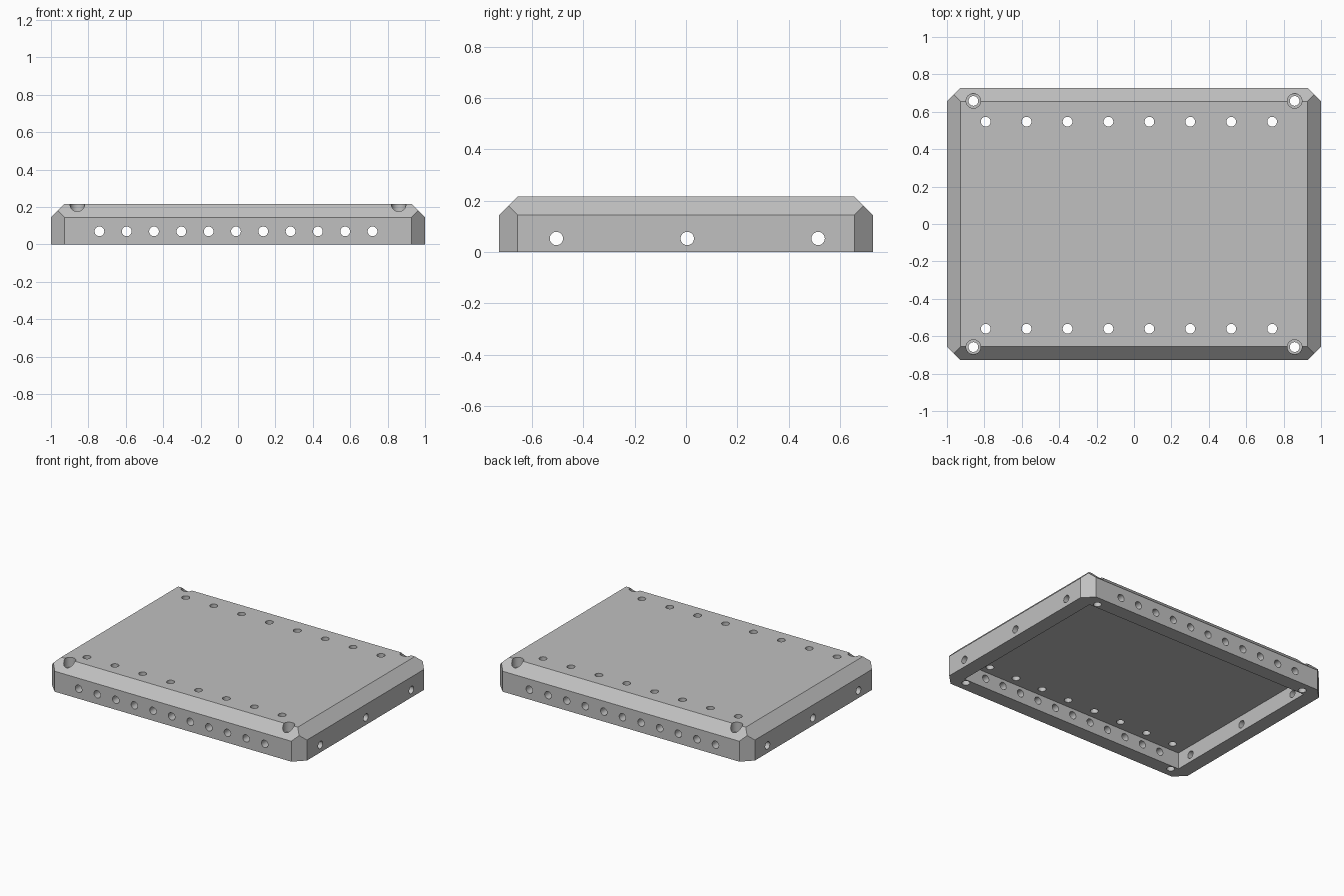
import bpy, bmesh
from mathutils import Matrix, Vector

old = bpy.data.objects.get("Cube")
if old:
    bpy.data.objects.remove(old, do_unlink=True)

HX, HY, TOP = 1.0, 0.728, 0.217   # half length, half width, height
CHAMFER, WALL = 0.072, 0.103
HOLE_R, BORE_R, BORE_DEPTH = 0.026, 0.039, 0.07

grey = bpy.data.materials.new("light_grey")
grey.use_nodes = True
colour = (0.53, 0.53, 0.53, 1)
grey.diffuse_color = colour
grey.node_tree.nodes["Principled BSDF"].inputs["Base Color"].default_value = colour


def add_box(bm, hx, hy, z0, z1):
    bmesh.ops.create_cube(bm, size=1, matrix=Matrix.Translation((0, 0, (z0 + z1) / 2))
                          @ Matrix.Diagonal((2 * hx, 2 * hy, z1 - z0, 1)))


def add_rod(bm, centre, axis, length, radius):
    turn = Vector((0, 0, 1)).rotation_difference(Vector(axis)).to_matrix().to_4x4()
    bmesh.ops.create_cone(bm, cap_ends=True, segments=32, radius1=radius, radius2=radius,
                          depth=length, matrix=Matrix.Translation(centre) @ turn)


def finish(bm, name):
    bmesh.ops.recalc_face_normals(bm, faces=bm.faces)
    mesh = bpy.data.meshes.new(name)
    bm.to_mesh(mesh)
    bm.free()
    mesh.materials.append(grey)
    obj = bpy.data.objects.new(name, mesh)
    bpy.context.collection.objects.link(obj)
    return obj


def slice_off(bm, point, normal):
    geom = bm.verts[:] + bm.edges[:] + bm.faces[:]
    cut = bmesh.ops.bisect_plane(bm, geom=geom, plane_co=point, plane_no=normal, clear_outer=True)
    edges = [e for e in cut["geom_cut"] if isinstance(e, bmesh.types.BMEdge)]
    bmesh.ops.edgeloop_fill(bm, edges=edges)


def carve(target, bm, name):
    cutter = finish(bm, name)
    cutter.hide_render = True
    mod = target.modifiers.new(name, 'BOOLEAN')
    mod.operation, mod.solver, mod.object = 'DIFFERENCE', 'EXACT', cutter
    bpy.context.view_layer.objects.active = target
    bpy.ops.object.modifier_apply(modifier=name)
    bpy.data.objects.remove(cutter, do_unlink=True)


# Chamfered outer block
bm = bmesh.new()
add_box(bm, HX, HY, 0, TOP)
for sx in (-1, 1):
    for sy in (-1, 1):
        slice_off(bm, (sx * (HX - CHAMFER), sy * HY, 0), (sx, sy, 0))
for s in (-1, 1):
    slice_off(bm, (s * HX, 0, TOP - CHAMFER), (s, 0, 1))
    slice_off(bm, (0, s * HY, TOP - CHAMFER), (0, s, 1))
body = finish(bm, "cover_tray")

# Open underside
bm = bmesh.new()
add_box(bm, HX - WALL, HY - WALL, -0.1, TOP - 0.1)
carve(body, bm, "cavity_cutter")

# Row of holes through both long walls
bm = bmesh.new()
for i in range(11):
    add_rod(bm, (-0.741 + 0.146 * i, 0, 0.07), (0, 1, 0), 2, HOLE_R)
carve(body, bm, "long_wall_holes")

# Three holes through both short walls
bm = bmesh.new()
for i in (-1, 0, 1):
    add_rod(bm, (0, 0.005 + 0.51 * i, 0.053), (1, 0, 0), 3, HOLE_R)
carve(body, bm, "short_wall_holes")

# Two rows of holes through the top plate
bm = bmesh.new()
for i in range(8):
    for y in (-0.56, 0.547):
        add_rod(bm, (-0.793 + 0.2188 * i, y, TOP), (0, 0, 1), 0.5, HOLE_R)
carve(body, bm, "top_plate_holes")

# Counterbored screw holes in the corners
for name, radius, z in (("screw_holes", HOLE_R, -0.1), ("screw_head_bores", BORE_R, TOP - BORE_DEPTH)):
    bm = bmesh.new()
    for x in (-0.859, 0.859):
        for y in (-0.658, 0.658):
            add_rod(bm, (x, y, z + 0.25), (0, 0, 1), 0.5, radius)
    carve(body, bm, name)

bpy.ops.object.select_all(action='DESELECT')
body.select_set(True)
bpy.context.view_layer.objects.active = body
bpy.ops.object.shade_smooth_by_angle()
